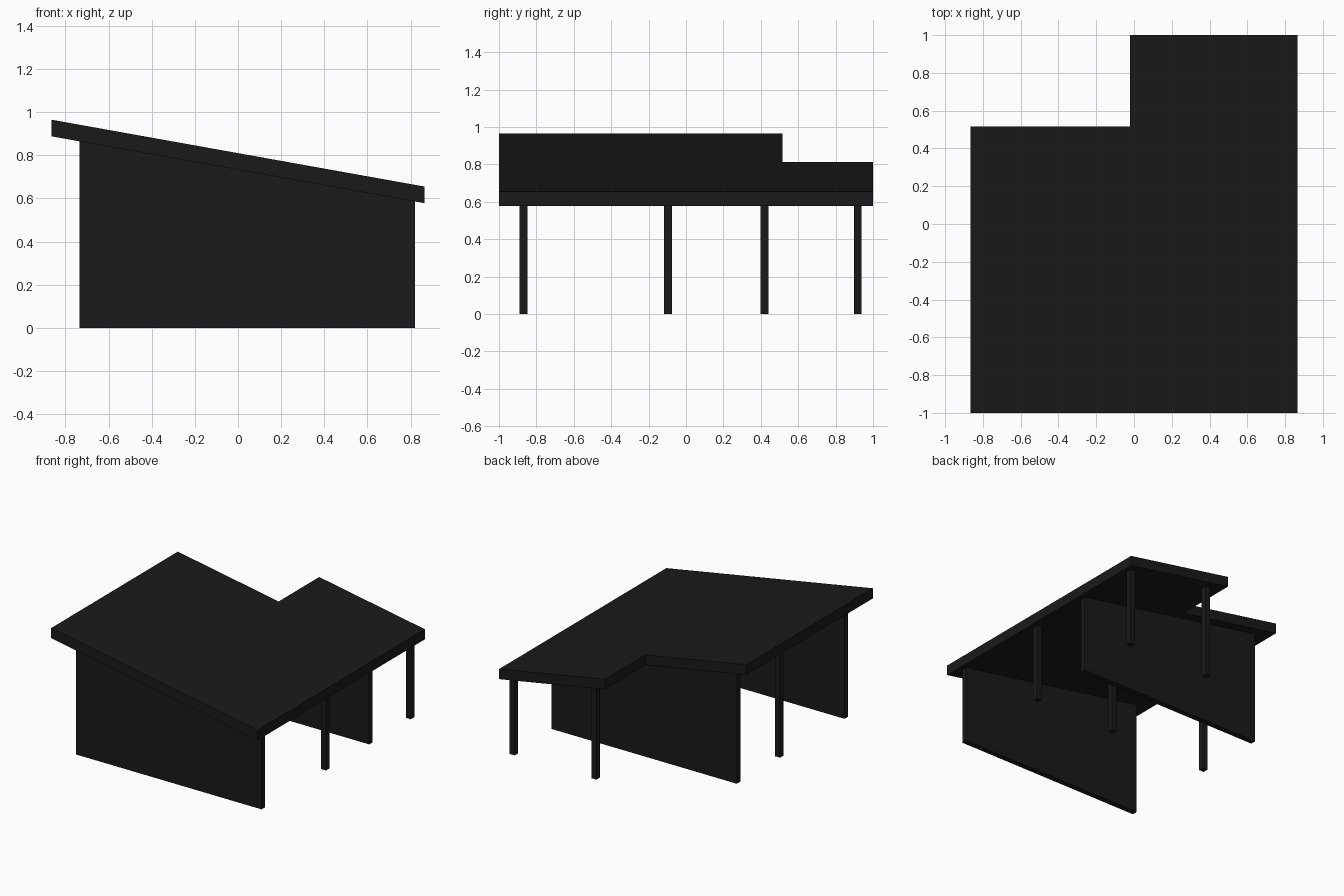
import bpy
import bmesh

if "Cube" in bpy.data.objects:
    bpy.data.objects.remove(bpy.data.objects["Cube"])

SLOPE = (0.655 - 0.965) / 1.73      # roof falls towards +x
THICK = 0.077


def roof_top(x):
    return 0.81 + SLOPE * x


def roof_under(x):
    return roof_top(x) - THICK


black = bpy.data.materials.new("dark_finish")
black.diffuse_color = (0.01, 0.01, 0.01, 1)
black.use_nodes = True
black.node_tree.nodes["Principled BSDF"].inputs["Base Color"].default_value = black.diffuse_color


def prism(name, outline, bottom, top):
    """Solid over a plan outline, with bottom and top heights given by functions of x."""
    bm = bmesh.new()
    low = [bm.verts.new((x, y, bottom(x))) for x, y in outline]
    high = [bm.verts.new((x, y, top(x))) for x, y in outline]
    bm.faces.new(low[::-1])
    bm.faces.new(high)
    n = len(outline)
    for i in range(n):
        j = (i + 1) % n
        bm.faces.new((low[i], low[j], high[j], high[i]))
    bmesh.ops.recalc_face_normals(bm, faces=bm.faces[:])
    mesh = bpy.data.meshes.new(name)
    bm.to_mesh(mesh)
    bm.free()
    mesh.materials.append(black)
    obj = bpy.data.objects.new(name, mesh)
    bpy.context.collection.objects.link(obj)
    return obj


def upright(name, x0, x1, y, depth=0.042):
    """Wall or post from the ground to the sloping underside of the roof."""
    y0, y1 = y - depth / 2, y + depth / 2
    prism(name, [(x0, y0), (x1, y0), (x1, y1), (x0, y1)], lambda x: 0.0, roof_under)


# L-shaped pitched roof slab
prism("roof",
      [(-0.865, -1), (0.865, -1), (0.865, 1), (-0.02, 1), (-0.02, 0.515), (-0.865, 0.515)],
      roof_under, roof_top)

# Two full-width walls
upright("front_wall", -0.735, 0.82, -0.868)
upright("back_wall", -0.735, 0.82, 0.42)

# Posts: a row of three between the walls, two under the rear extension
for i, (x, y) in enumerate([(-0.714, -0.097), (0.115, -0.097), (0.799, -0.097),
                            (0.115, 0.918), (0.799, 0.918)]):
    upright(f"post_{i + 1}", x - 0.021, x + 0.021, y)
